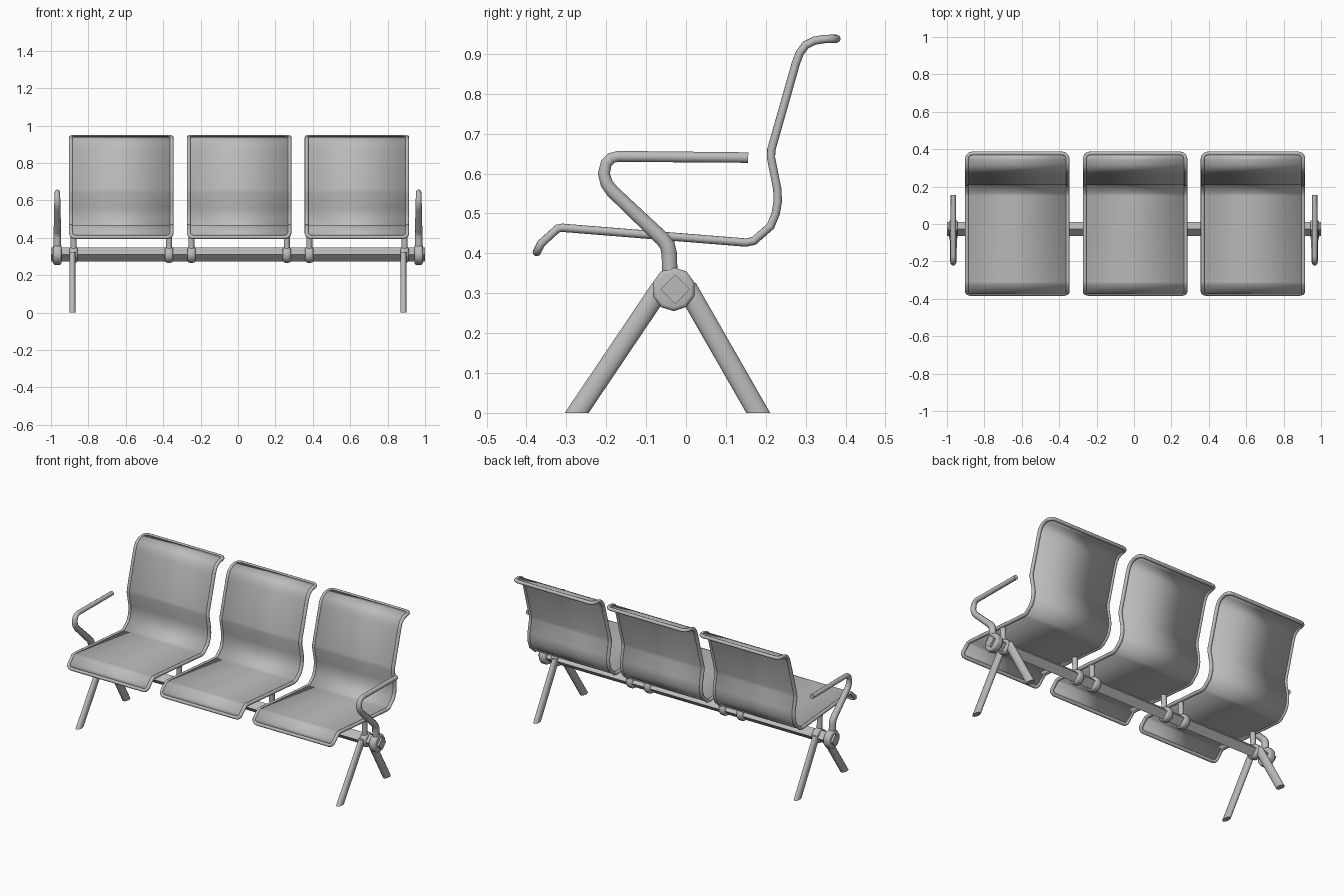
import bpy, bmesh
from math import pi, radians, sin, cos
from mathutils import Vector, Matrix

old = bpy.data.objects.get("Cube")
if old:
    bpy.data.objects.remove(old, do_unlink=True)

grey = bpy.data.materials.new("satin grey metal")
grey.use_nodes = True
COLOUR = (0.5, 0.5, 0.5, 1)
grey.diffuse_color = COLOUR
grey.node_tree.nodes["Principled BSDF"].inputs["Base Color"].default_value = COLOUR

BEAM_Y, BEAM_Z = -0.027, 0.31
SEAT_HALF = 0.269      # rim centreline half width
TUBE = 0.0105


def activate(obj):
    bpy.ops.object.select_all(action='DESELECT')
    obj.select_set(True)
    bpy.context.view_layer.objects.active = obj


def finish(obj, angle=40):
    obj.data.materials.clear()
    obj.data.materials.append(grey)
    activate(obj)
    bpy.ops.object.shade_smooth_by_angle(angle=radians(angle))
    return obj


def from_bmesh(name, bm, angle=40):
    bmesh.ops.recalc_face_normals(bm, faces=bm.faces)
    mesh = bpy.data.meshes.new(name)
    bm.to_mesh(mesh)
    bm.free()
    obj = bpy.data.objects.new(name, mesh)
    bpy.context.collection.objects.link(obj)
    return finish(obj, angle)


def tube(name, points, radius, closed=False, scales=None, resolution=3):
    """Round tube along a list of points, with optional taper."""
    curve = bpy.data.curves.new(name, 'CURVE')
    curve.dimensions = '3D'
    curve.bevel_depth = radius
    curve.bevel_resolution = resolution
    curve.use_fill_caps = True
    spline = curve.splines.new('POLY')
    spline.points.add(len(points) - 1)
    for i, (p, co) in enumerate(zip(spline.points, points)):
        p.co = (*co, 1)
        p.radius = scales[i] if scales else 1
    spline.use_cyclic_u = closed
    obj = bpy.data.objects.new(name, curve)
    bpy.context.collection.objects.link(obj)
    activate(obj)
    bpy.ops.object.convert(target='MESH')
    return finish(bpy.context.view_layer.objects.active, 50)


def cylinder_x(name, x, y, z, radius, width, sides, turn=0, bevel=0):
    """Cylinder lying along x, with optional rounded edges."""
    bm = bmesh.new()
    place = Matrix.Translation((x, y, z)) @ Matrix.Rotation(pi / 2, 4, 'Y') @ Matrix.Rotation(turn, 4, 'Z')
    bmesh.ops.create_cone(bm, cap_ends=True, segments=sides, radius1=radius,
                          radius2=radius, depth=width, matrix=place)
    if bevel:
        rims = [e for e in bm.edges if abs(e.verts[0].co.x - e.verts[1].co.x) < 1e-5]
        bmesh.ops.bevel(bm, geom=rims, offset=bevel, segments=3, profile=0.5, affect='EDGES')
    return from_bmesh(name, bm)


def leg(name, x, foot, top):
    """Oval leg cut level with the floor."""
    bm = bmesh.new()
    rings = []
    for y, z in (foot, top):
        rings.append([bm.verts.new((x + 0.0165 * cos(a), y + 0.03 * sin(a), z))
                      for a in (2 * pi * i / 16 for i in range(16))])
    for i in range(16):
        j = (i + 1) % 16
        bm.faces.new((rings[0][i], rings[0][j], rings[1][j], rings[1][i]))
    bm.faces.new(rings[0])
    bm.faces.new(rings[1])
    return from_bmesh(name, bm)


# Seat side profile (y, z) from the front lip to the top roll
PROFILE = [(-0.374, 0.403), (-0.362, 0.427), (-0.322, 0.462), (-0.31, 0.464),
           (0.15, 0.427), (0.17, 0.431), (0.212, 0.468), (0.225, 0.50),
           (0.23, 0.53), (0.229, 0.56), (0.213, 0.64), (0.214, 0.66),
           (0.275, 0.875), (0.285, 0.902), (0.30, 0.922), (0.322, 0.933),
           (0.345, 0.937), (0.377, 0.938)]


def corner_rows(end, inner, size=0.028):
    """Rows that round a corner, from the end of the sheet inward."""
    end, inner = Vector(end), Vector(inner)
    step = (inner - end).normalized()
    rows = []
    for i in range(4):
        a = i * pi / 6
        p = end + step * size * (1 - cos(a))
        rows.append((SEAT_HALF - size * (1 - sin(a)), p.x, p.y))
    return rows


ROWS = (corner_rows(PROFILE[0], PROFILE[1], 0.024)
        + [(SEAT_HALF, y, z) for y, z in PROFILE[2:-1]]
        + corner_rows(PROFILE[-1], PROFILE[-2])[::-1])


def seat(label, cx):
    # Tubular rim around the whole shell
    path = [(cx + w, y, z) for w, y, z in ROWS] + [(cx - w, y, z) for w, y, z in reversed(ROWS)]
    tube(label + "_seat_rim", path, TUBE, closed=True)
    # Thin bent sheet inside the rim
    bm = bmesh.new()
    pairs = [(bm.verts.new((cx - w, y, z)), bm.verts.new((cx + w, y, z))) for w, y, z in ROWS]
    for (a, b), (c, d) in zip(pairs, pairs[1:]):
        bm.faces.new((a, b, d, c))
    shell = from_bmesh(label + "_seat_shell", bm)
    thick = shell.modifiers.new("thickness", 'SOLIDIFY')
    thick.thickness = 0.01
    thick.offset = 0
    # Clamp rings and stems holding the shell on the beam
    for side, s in (("right", -1), ("left", 1)):
        x = cx + s * 0.255
        cylinder_x(f"{label}_seat_{side}_clamp", x, BEAM_Y, BEAM_Z, 0.044, 0.044, 16, bevel=0.014)
        tube(f"{label}_seat_{side}_stem", [(x, -0.04, 0.33), (x, -0.042, 0.39), (x, -0.045, 0.44)], 0.016)


for label, cx in (("right", -0.624), ("middle", 0.006), ("left", 0.636)):
    seat(label, cx)

# Square beam standing on its edge
cylinder_x("beam", 0, BEAM_Y, BEAM_Z, 0.037, 2.0, 4)

# Armrest path (y, z) and tube thickness from clamp to tip
ARM = [(-0.04, 0.33, 1.4), (-0.042, 0.40, 1.4), (-0.047, 0.42, 1.4), (-0.06, 0.437, 1.35),
       (-0.185, 0.556, 1.2), (-0.199, 0.575, 1.15), (-0.206, 0.60, 1.1), (-0.2, 0.625, 1.05),
       (-0.187, 0.639, 1), (-0.17, 0.643, 1), (0.156, 0.64, 0.95)]

for side, s in (("right", -1), ("left", 1)):
    x = s * 0.966
    cylinder_x(side + "_armrest_clamp", x, -0.031, BEAM_Z, 0.055, 0.044, 10, turn=pi / 10, bevel=0.01)
    tube(side + "_armrest", [(x, y, z) for y, z, _ in ARM], 0.0145, scales=[r for _, _, r in ARM])
    leg(side + "_front_leg", s * 0.885, (-0.274, 0), (-0.055, 0.325))
    leg(side + "_back_leg", s * 0.885, (0.181, 0), (-0.005, 0.325))
